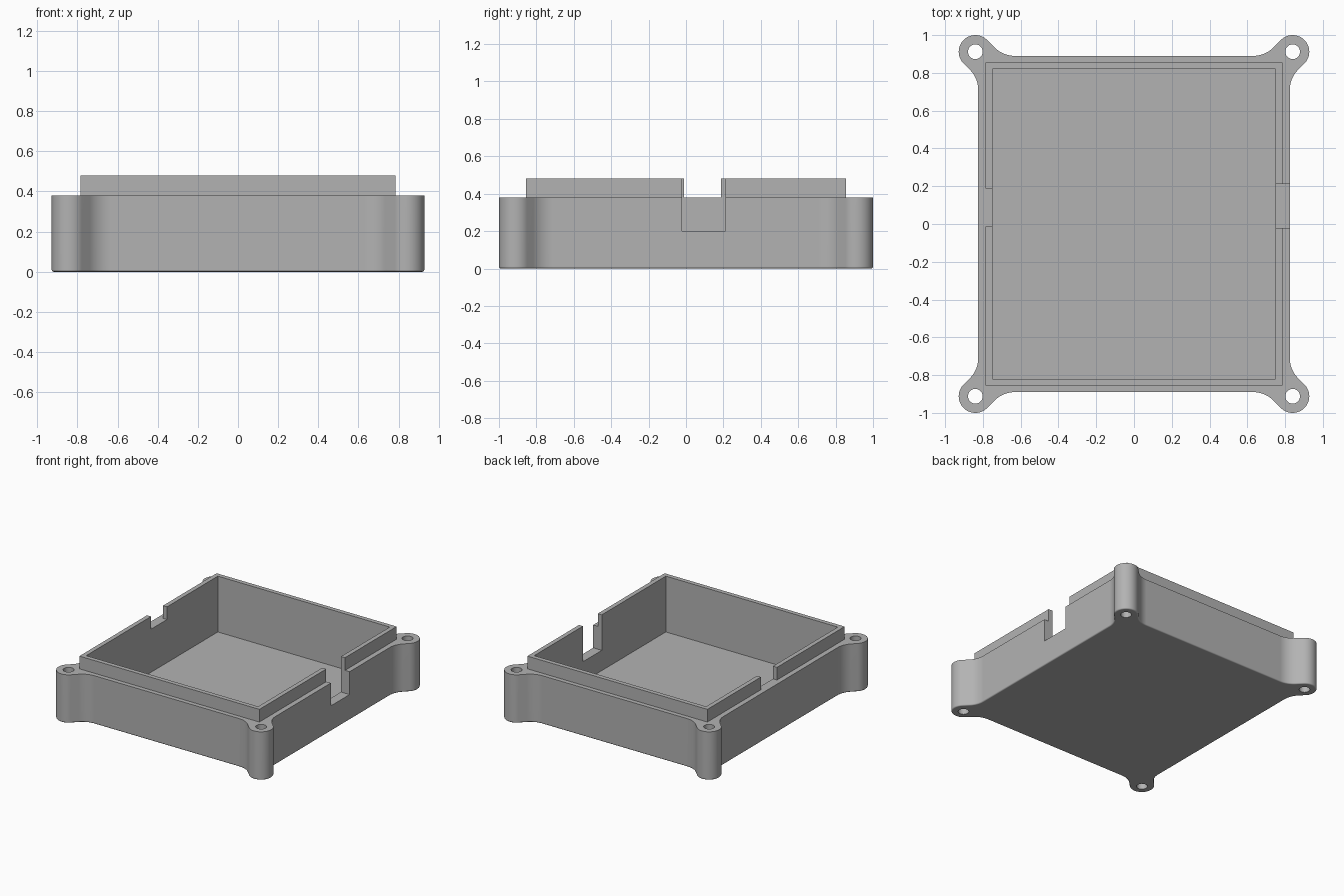
import bpy
import bmesh
from math import cos, sin, pi, radians, tan

if "Cube" in bpy.data.objects:
    bpy.data.objects.remove(bpy.data.objects["Cube"])

HALF_X, HALF_Y = 0.825, 0.89      # body walls
BOSS_X, BOSS_Y, BOSS_R = 0.84, 0.912, 0.088
HOLE_R = 0.039
BODY_TOP, LIP_TOP, FLOOR = 0.38, 0.48, 0.04
FILLET = 0.15

grey = bpy.data.materials.new("light grey plastic")
grey.use_nodes = True
shade = (0.45, 0.45, 0.45, 1)
grey.diffuse_color = shade
grey.node_tree.nodes["Principled BSDF"].inputs["Base Color"].default_value = shade


def arc(cx, cy, r, start, end, steps):
    angles = [radians(start + (end - start) * i / steps) for i in range(steps + 1)]
    return [(cx + r * cos(a), cy + r * sin(a)) for a in angles]


def prism(name, outline, z0, z1, bevel=0):
    """Extrude a closed outline, optionally rounding its bottom rim."""
    bm = bmesh.new()
    base = bm.faces.new([bm.verts.new((x, y, z0)) for x, y in outline])
    top = bmesh.ops.extrude_face_region(bm, geom=[base], use_keep_orig=True)["geom"]
    bmesh.ops.translate(bm, vec=(0, 0, z1 - z0),
                        verts=[v for v in top if isinstance(v, bmesh.types.BMVert)])
    bmesh.ops.recalc_face_normals(bm, faces=bm.faces)
    if bevel:
        rim = [e for e in bm.edges if all(abs(v.co.z - z0) < 1e-5 for v in e.verts)]
        bmesh.ops.bevel(bm, geom=rim, offset=bevel, segments=3, profile=0.5,
                        affect='EDGES')
    mesh = bpy.data.meshes.new(name)
    bm.to_mesh(mesh)
    bm.free()
    mesh.materials.append(grey)
    obj = bpy.data.objects.new(name, mesh)
    bpy.context.collection.objects.link(obj)
    return obj


def block(name, x0, x1, y0, y1, z0, z1):
    return prism(name, [(x0, y0), (x1, y0), (x1, y1), (x0, y1)], z0, z1)


def combine(target, tool, operation):
    mod = target.modifiers.new(tool.name, 'BOOLEAN')
    mod.object, mod.operation, mod.solver = tool, operation, 'EXACT'
    bpy.context.view_layer.objects.active = target
    bpy.ops.object.modifier_apply(modifier=mod.name)
    bpy.data.objects.remove(tool)


# Outline of one corner: wall fillet, rounded screw boss, wall fillet
reach = FILLET * tan(pi / 8)
diag = BOSS_R / 2 ** 0.5
side_y = BOSS_Y - diag - (BOSS_X + diag - HALF_X) - reach
end_x = BOSS_X - diag - (BOSS_Y + diag - HALF_Y) - reach
corner = (arc(HALF_X + FILLET, side_y, FILLET, 180, 135, 10)
          + arc(BOSS_X, BOSS_Y, BOSS_R, -45, 135, 28)
          + arc(end_x, HALF_Y + FILLET, FILLET, -45, -90, 10))

# Mirror the corner into the full outline
outline = []
for sx, sy in ((1, 1), (-1, 1), (-1, -1), (1, -1)):
    points = [(x * sx, y * sy) for x, y in corner]
    outline += points if sx * sy > 0 else points[::-1]

# Tray body with raised locating lip
tray = prism("enclosure_tray", outline, 0, BODY_TOP, bevel=0.01)
combine(tray, block("lip", -0.785, 0.785, -0.855, 0.855, 0.2, LIP_TOP), 'UNION')

# Hollow, cable notches and screw holes
cuts = [block("cavity", -0.75, 0.75, -0.82, 0.82, FLOOR, 1),
        block("deep_notch", 0.7, 0.95, -0.022, 0.212, 0.2, 1),
        block("lip_notch", -0.8, -0.7, -0.012, 0.187, BODY_TOP, 1)]
for sx in (-1, 1):
    for sy in (-1, 1):
        circle = arc(sx * BOSS_X, sy * BOSS_Y, HOLE_R, 0, 360, 32)[:-1]
        cuts.append(prism("screw_hole", circle, -0.1, 0.6))
for cut in cuts:
    combine(tray, cut, 'DIFFERENCE')

# Smooth rounded walls, crisp edges
tray.select_set(True)
bpy.context.view_layer.objects.active = tray
bpy.ops.object.shade_smooth_by_angle(angle=radians(35))
weighted = tray.modifiers.new("flat_walls", 'WEIGHTED_NORMAL')
weighted.keep_sharp = True
